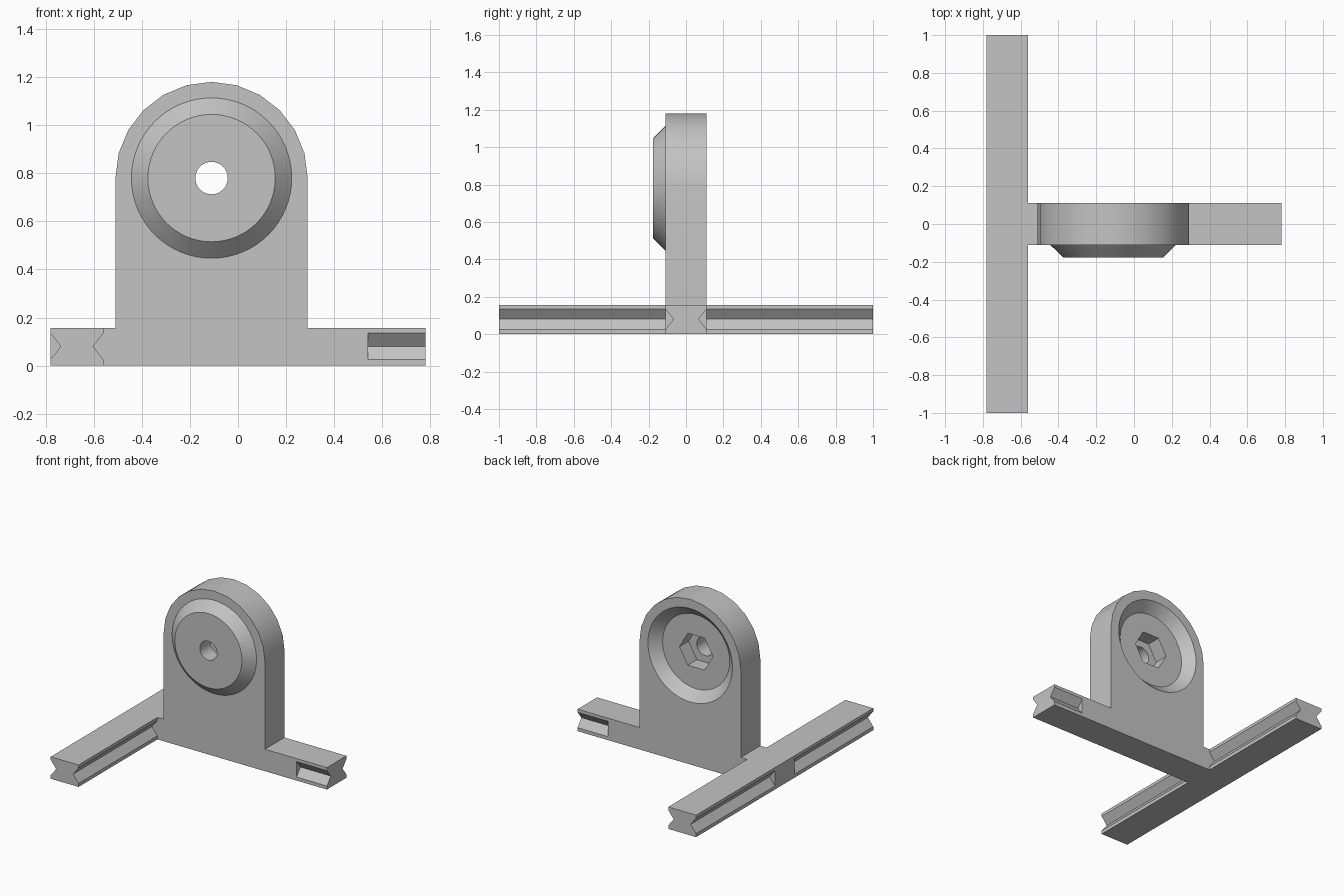
import bpy
import bmesh
import math
from mathutils import Vector

cube = bpy.data.objects.get("Cube")
if cube:
    bpy.data.objects.remove(cube, do_unlink=True)

# Main sizes
HALF_X, HALF_Y = 0.78, 1.0
HALF_T = 0.11            # half thickness of plate and foot
BASE_H = 0.157
CX, CZ, R = -0.11, 0.78, 0.40
BAR_IN = -0.56           # inner side of the cross bar
GROOVE, GROOVE_Z, GROOVE_H = 0.043, 0.08, 0.055

grey = bpy.data.materials.new("plain grey")
grey.use_nodes = True
grey.diffuse_color = (0.55, 0.55, 0.55, 1)
grey.node_tree.nodes["Principled BSDF"].inputs["Base Color"].default_value = (0.55, 0.55, 0.55, 1)


def finish(name, bm):
    bmesh.ops.recalc_face_normals(bm, faces=bm.faces)
    mesh = bpy.data.meshes.new(name)
    bm.to_mesh(mesh)
    bm.free()
    mesh.materials.append(grey)
    obj = bpy.data.objects.new(name, mesh)
    bpy.context.scene.collection.objects.link(obj)
    return obj


def prism(name, points, direction):
    """Extrude a flat outline along a vector."""
    bm = bmesh.new()
    face = bm.faces.new([bm.verts.new(p) for p in points])
    out = bmesh.ops.extrude_face_region(bm, geom=[face])
    moved = [v for v in out["geom"] if isinstance(v, bmesh.types.BMVert)]
    bmesh.ops.translate(bm, verts=moved, vec=Vector(direction))
    return finish(name, bm)


def turned(name, rings, sides):
    """Turn (y, radius) rings around the hub axis and cap both ends."""
    bm = bmesh.new()
    loops = []
    for y, r in rings:
        angles = [math.tau * i / sides for i in range(sides)]
        loops.append([bm.verts.new((CX + r * math.cos(a), y, CZ + r * math.sin(a))) for a in angles])
    for a, b in zip(loops, loops[1:]):
        for i in range(sides):
            j = (i + 1) % sides
            bm.faces.new((a[i], a[j], b[j], b[i]))
    bm.faces.new(loops[0])
    bm.faces.new(loops[-1])
    return finish(name, bm)


# Upright plate with rounded top, in one outline with the foot
arch = [(CX + R * math.cos(math.radians(a)), CZ + R * math.sin(math.radians(a)))
        for a in range(0, 181, 15)]
left_edge, right_edge = CX + R, CX - R
outline = [(BAR_IN - 0.1, 0), (HALF_X, 0), (HALF_X, BASE_H), (left_edge, BASE_H)]
outline += arch + [(right_edge, BASE_H), (BAR_IN - 0.1, BASE_H)]
bracket = prism("bracket", [(x, -HALF_T, z) for x, z in outline], (0, 2 * HALF_T, 0))

# Cross bar and hub boss
bar = prism("cross_bar", [(x, -HALF_Y, z) for x, z in
            ((-HALF_X, 0), (BAR_IN, 0), (BAR_IN, BASE_H), (-HALF_X, BASE_H))], (0, 2 * HALF_Y, 0))
boss = turned("hub_boss", [(-0.1775, 0.265), (-HALF_T, 0.3335), (0, 0.3335)], 64)

# Dished recess, nut pocket and bolt hole
cutters = [
    turned("recess_cutter", [(0.0425, 0.265), (HALF_T, 0.3335), (0.15, 0.374)], 64),
    turned("nut_cutter", [(-0.06, 0.132), (0.08, 0.132)], 6),
    turned("bolt_cutter", [(-0.3, 0.0675), (0, 0.0675)], 32),
]

# V grooves: each wedge widens past the surface so the cut is clean
OVER = 0.02
WIDE = GROOVE_H * (GROOVE + OVER) / GROOVE


def wedge(surface, outward):
    tip, mouth = surface - outward * GROOVE, surface + outward * OVER
    return [(tip, GROOVE_Z), (mouth, GROOVE_Z + WIDE), (mouth, GROOVE_Z - WIDE)]


for side in (-1, 1):
    for surface, outward in ((-HALF_X, -1), (BAR_IN, 1)):
        cutters.append(prism("bar_groove_cutter",
                             [(x, side * HALF_T, z) for x, z in wedge(surface, outward)],
                             (0, side * HALF_Y, 0)))
    cutters.append(prism("foot_groove_cutter",
                         [(0.54, y, z) for y, z in wedge(side * HALF_T, side)], (0.4, 0, 0)))

# Join the solids, then cut
helpers = [(bar, "UNION"), (boss, "UNION")] + [(c, "DIFFERENCE") for c in cutters]
for helper, operation in helpers:
    helper.hide_render = True
    mod = bracket.modifiers.new(helper.name, "BOOLEAN")
    mod.solver = "EXACT"
    mod.operation = operation
    mod.object = helper

bpy.context.view_layer.update()
graph = bpy.context.evaluated_depsgraph_get()
solid = bpy.data.meshes.new_from_object(bracket.evaluated_get(graph))
bracket.modifiers.clear()
bracket.data = solid
for helper, _ in helpers:
    bpy.data.objects.remove(helper, do_unlink=True)

# Smooth the round faces, keep edges crisp
bpy.ops.object.select_all(action="DESELECT")
bracket.select_set(True)
bpy.context.view_layer.objects.active = bracket
bpy.ops.object.shade_smooth_by_angle(angle=math.radians(30))
